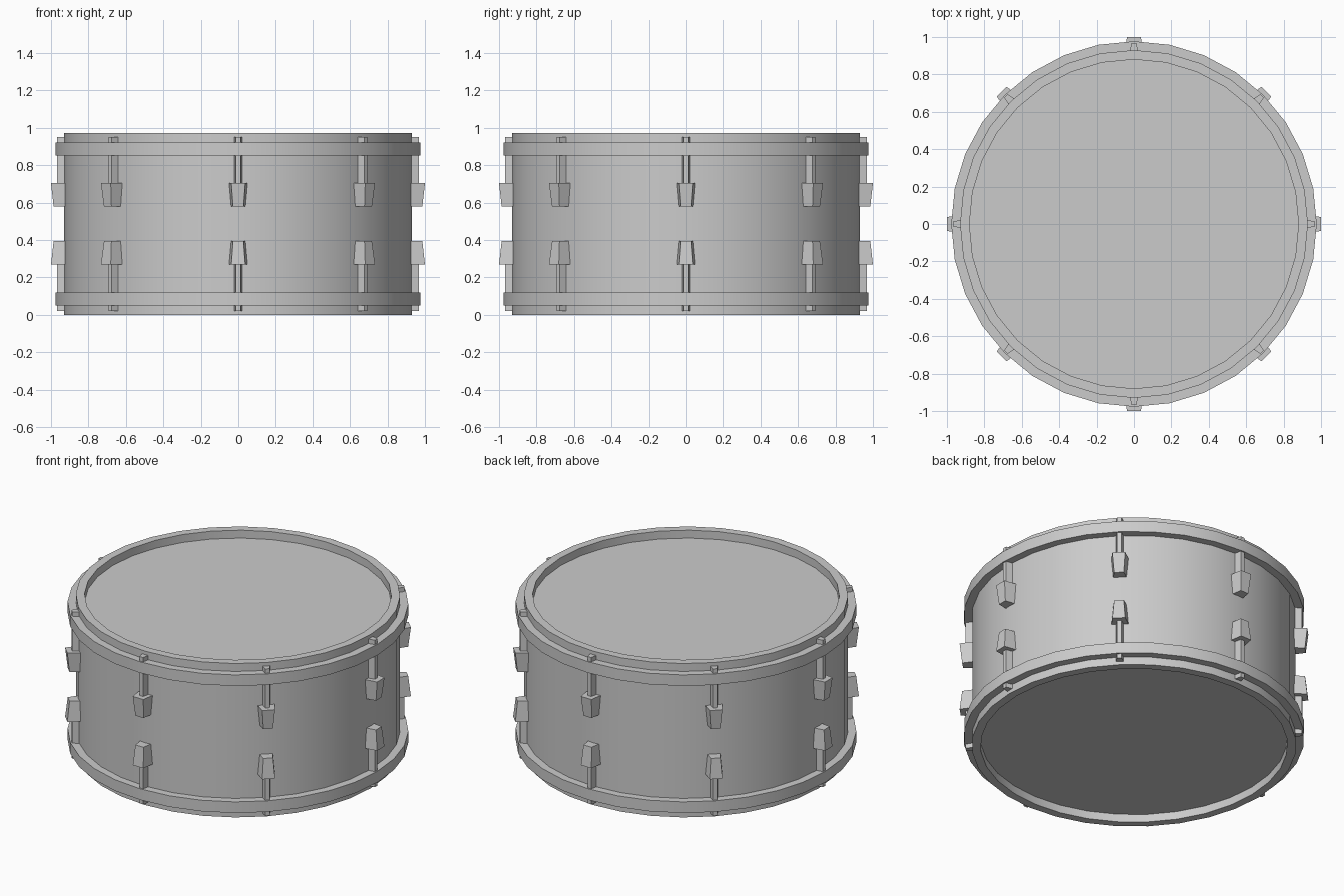
import bpy, bmesh, math
from mathutils import Matrix

if "Cube" in bpy.data.objects:
    bpy.data.objects.remove(bpy.data.objects["Cube"])

SIDES = 32
H = 0.973          # total height
R_SHELL = 0.93


def finish(bm, name, smooth=False):
    bmesh.ops.remove_doubles(bm, verts=bm.verts, dist=1e-5)
    bmesh.ops.recalc_face_normals(bm, faces=bm.faces)
    me = bpy.data.meshes.new(name)
    bm.to_mesh(me)
    bm.free()
    ob = bpy.data.objects.new(name, me)
    bpy.context.collection.objects.link(ob)
    if smooth:
        bpy.ops.object.select_all(action='DESELECT')
        ob.select_set(True)
        bpy.context.view_layer.objects.active = ob
        bpy.ops.object.shade_smooth_by_angle(angle=math.radians(30))
    return ob


def lathe(name, profile):
    """Spin an (r, z) profile around the z axis."""
    bm = bmesh.new()
    vs = [bm.verts.new((r, 0, z)) for r, z in profile]
    es = [bm.edges.new(p) for p in zip(vs, vs[1:])]
    bmesh.ops.spin(bm, geom=vs + es, cent=(0, 0, 0), axis=(0, 0, 1),
                   angle=2 * math.pi, steps=SIDES)
    return finish(bm, name, True)


def taper(bm, sections, rot, flip):
    """Block from two (z, r_in, r_out, half_in, half_out) sections."""
    rings = []
    for z, r0, r1, w0, w1 in sections:
        z = H - z if flip else z
        pts = [(r0, -w0, z), (r1, -w1, z), (r1, w1, z), (r0, w0, z)]
        rings.append([bm.verts.new(rot @ Matrix.Translation(p).translation) for p in pts])
    a, b = rings
    bm.faces.new(a)
    bm.faces.new(b)
    for i in range(4):
        j = (i + 1) % 4
        bm.faces.new((a[i], a[j], b[j], b[i]))


def ring_of_eight(name, sections, flip):
    bm = bmesh.new()
    for k in range(8):
        taper(bm, sections, Matrix.Rotation(k * math.pi / 4, 3, 'Z'), flip)
    finish(bm, name)


# Cylindrical shell
lathe("drum_shell", [(R_SHELL, 0.12), (R_SHELL, H - 0.12)])

HOOP = [(0.93, 0.12), (0.977, 0.12), (0.977, 0.05), (0.93, 0.05),
        (0.93, 0), (0.88, 0), (0.88, 0.05)]
ROD = [(0.022, 0.925, 0.968, 0.022, 0.013), (0.29, 0.925, 0.968, 0.022, 0.013)]
LUG = [(0.269, 0.92, 1.0, 0.05, 0.037), (0.394, 0.92, 0.986, 0.039, 0.028)]

for side, flip in (("bottom", False), ("top", True)):
    # Stepped hoop with raised rim
    lathe(side + "_hoop", [(r, H - z if flip else z) for r, z in HOOP])
    # Recessed drum head
    bm = bmesh.new()
    bmesh.ops.create_circle(bm, cap_ends=True, segments=SIDES, radius=0.88,
                            matrix=Matrix.Translation((0, 0, H - 0.05 if flip else 0.05)))
    if not flip:
        bmesh.ops.reverse_faces(bm, faces=bm.faces)
    me = bpy.data.meshes.new(side + "_head")
    bm.to_mesh(me)
    bm.free()
    bpy.context.collection.objects.link(bpy.data.objects.new(side + "_head", me))
    # Tension rods and lugs
    ring_of_eight(side + "_tension_rods", ROD, flip)
    ring_of_eight(side + "_lugs", LUG, flip)
